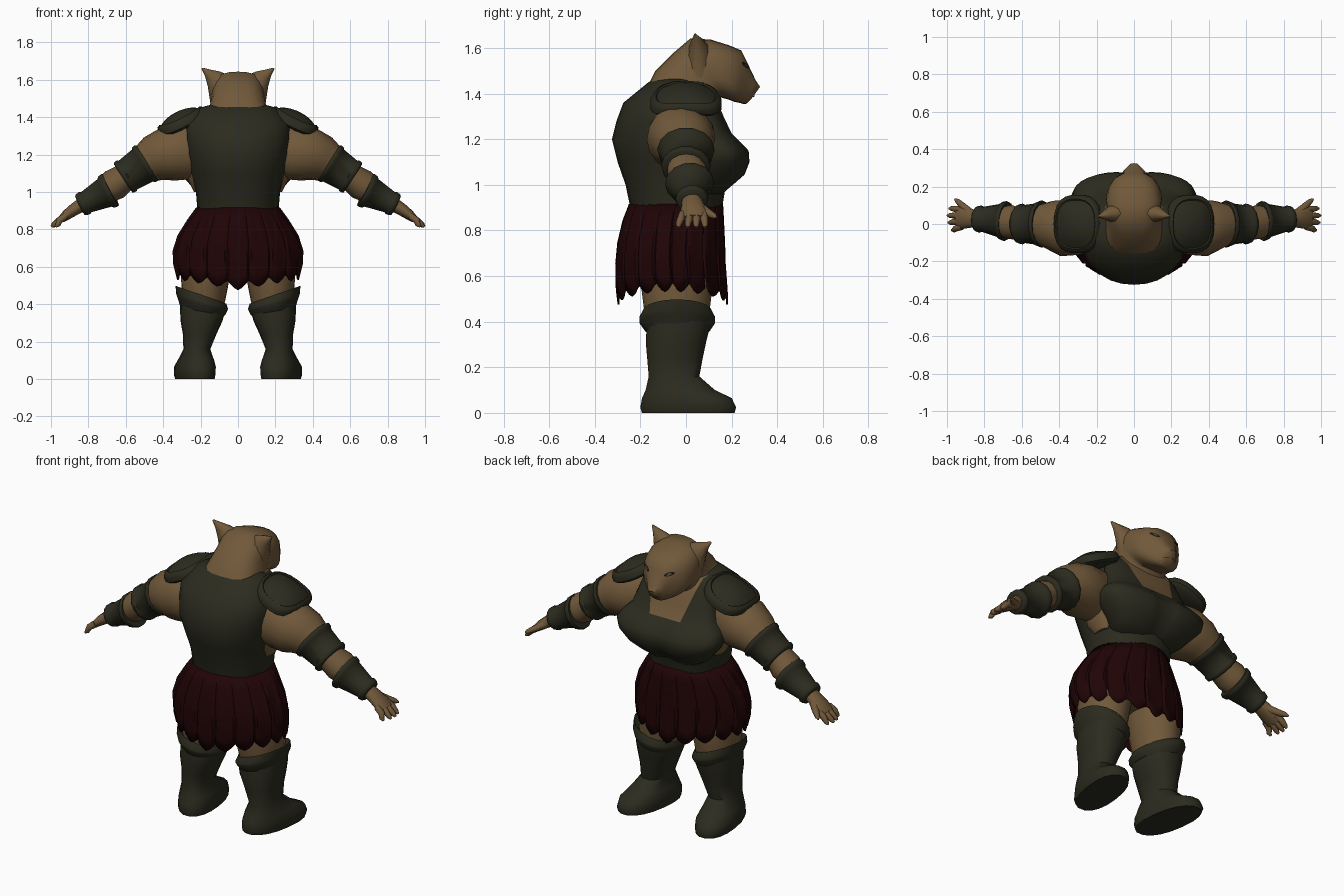
import bpy, bmesh, math
from mathutils import Vector as V
from mathutils.bvhtree import BVHTree

cube = bpy.data.objects.get("Cube")
if cube:
    bpy.data.objects.remove(cube)


def material(name, rgb):
    m = bpy.data.materials.new(name)
    m.use_nodes = True
    m.diffuse_color = (*rgb, 1)
    m.node_tree.nodes["Principled BSDF"].inputs["Base Color"].default_value = (*rgb, 1)
    return m


SKIN = material("tan_skin", (0.165, 0.1, 0.043))
ARMOUR = material("dark_olive_armour", (0.024, 0.024, 0.0135))
CLOTH = material("dark_red_cloth", (0.0145, 0.0012, 0.0018))
DARK = material("dark_eye_line", (0.012, 0.008, 0.005))
IRIS = material("grey_iris", (0.08, 0.07, 0.045))


def finish(name, bm, mats, mirror=False, angle=45):
    bmesh.ops.recalc_face_normals(bm, faces=bm.faces)
    for f in bm.faces:
        f.smooth = True
    me = bpy.data.meshes.new(name)
    bm.to_mesh(me)
    bm.free()
    me.set_sharp_from_angle(angle=math.radians(angle))
    for m in mats:
        me.materials.append(m)
    ob = bpy.data.objects.new(name, me)
    bpy.context.collection.objects.link(ob)
    if mirror:
        ob.modifiers.new("Mirror", 'MIRROR').use_mirror_merge = False
    return ob


def loft_mesh(rings, n=20, p=2.0):
    """Skin rings given as (centre, half axis, half axis)."""
    bm = bmesh.new()
    loops = []
    for c, u, v in rings:
        loop = []
        for i in range(n):
            a = math.tau * i / n
            cs, sn = math.cos(a), math.sin(a)
            cs = math.copysign(abs(cs) ** (2 / p), cs)
            sn = math.copysign(abs(sn) ** (2 / p), sn)
            loop.append(bm.verts.new(V(c) + V(u) * cs + V(v) * sn))
        loops.append(loop)
    for a, b in zip(loops, loops[1:]):
        for i in range(n):
            j = (i + 1) % n
            bm.faces.new((a[i], a[j], b[j], b[i]))
    bm.faces.new(loops[0])
    bm.faces.new(loops[-1])
    return bm


def loft(name, rings, mat, mirror=False, n=20, p=2.0, angle=45):
    return finish(name, loft_mesh(rings, n, p), [mat], mirror, angle)


def tube_rings(points):
    """Points are (x, y, z, radius along y, radius across)."""
    pts = [V(q[:3]) for q in points]
    rings = []
    for i, q in enumerate(points):
        d = (pts[min(i + 1, len(pts) - 1)] - pts[max(i - 1, 0)]).normalized()
        v = d.cross(V((0, 1, 0))).normalized()
        rings.append((pts[i], v.cross(d) * q[3], v * q[4]))
    return rings


def level(z, back, front, w, x=0, turn=0, tilt=0):
    """Ring across the body, from its back and front limits."""
    r = (front - back) / 2
    return ((x, (back + front) / 2, z), (w, 0, tilt),
            (r * math.sin(turn), r * math.cos(turn), 0))


# Breastplate body and back
loft("breastplate", [level(0.88, -.24, .155, .215), level(1.0, -.265, .175, .225),
                     level(1.1, -.30, .225, .255), level(1.2, -.325, .19, .275),
                     level(1.28, -.305, .13, .28), level(1.36, -.275, .09, .275),
                     level(1.45, -.165, .06, .205), level(1.465, -.13, .04, .15)],
     ARMOUR, n=28, p=2.15, angle=60)

# Full chest with a shallow middle hollow and a scoop neckline cut into it
bm = loft_mesh([level(.96, .0, .165, .17), level(1.0, .0, .212, .225),
                level(1.045, .0, .262, .262), level(1.1, .0, .282, .312),
                level(1.15, .0, .278, .328), level(1.19, .0, .24, .305),
                level(1.23, .0, .198, .265), level(1.30, -.02, .165, .245),
                level(1.38, -.04, .132, .225), level(1.45, -.06, .09, .195)], 32, 2.6)
for v in bm.verts:
    if v.co.y > .1 and v.co.z < 1.22:
        v.co.y -= .02 * math.exp(-(v.co.x / .055) ** 2)
NECK_Z, NECK_X, SLOPE = 1.225, .1, .27
cuts = [((0, 0, NECK_Z), (0, 0, 1))]
cuts += [((s * NECK_X, 0, NECK_Z), (s, 0, -SLOPE)) for s in (-1, 1)]
for co, no in cuts:
    bmesh.ops.bisect_plane(bm, geom=bm.verts[:] + bm.edges[:] + bm.faces[:],
                           plane_co=co, plane_no=no)
for f in bm.faces:
    c = f.calc_center_median()
    if c.y > 0 and c.z > NECK_Z and abs(c.x) < NECK_X + SLOPE * (c.z - NECK_Z):
        f.material_index = 1
finish("chest_plate", bm, [ARMOUR, SKIN], angle=60)

# Neck and head: each ring runs from a top point to an underside point
HEAD = [(-.175, 1.42, .12, 1.28, .20), (-.135, 1.50, .14, 1.37, .156),
        (-.06, 1.575, .15, 1.385, .143), (.02, 1.643, .165, 1.38, .146),
        (.11, 1.637, .185, 1.375, .15), (.19, 1.612, .21, 1.365, .135),
        (.242, 1.59, .235, 1.36, .11), (.272, 1.53, .25, 1.355, .075),
        (.305, 1.46, .265, 1.356, .05), (.325, 1.43, .285, 1.375, .028)]
bm = loft_mesh([((0, (a + c) / 2, (b + d) / 2), (w, 0, 0), (0, (a - c) / 2, (b - d) / 2))
                for a, b, c, d, w in HEAD], 24, 2.6)
bmesh.ops.recalc_face_normals(bm, faces=bm.faces)
tree = BVHTree.FromBMesh(bm)
finish("head", bm, [SKIN], angle=60)


def face_plate(name, outline, mat, lift):
    """Thin plate laid on the front of the head."""
    bm = bmesh.new()
    verts = []
    for x, z in outline:
        hit, normal, _, _ = tree.ray_cast(V((x, 1, z)), V((0, -1, 0)))
        if hit:
            verts.append(bm.verts.new(hit + normal * lift))
    if len(verts) > 2:
        bm.faces.new(verts)
    finish(name, bm, [mat], True)


def almond(x, z, w, h, slant):
    return [(x + w * math.cos(a), z + h * math.sin(a) + slant * w * math.cos(a))
            for a in (math.tau * i / 10 for i in range(10))]


face_plate("eye", almond(.072, 1.524, .026, .011, .35), DARK, .004)
face_plate("iris", almond(.072, 1.524, .012, .007, .35), IRIS, .007)
face_plate("mouth", almond(.022, 1.392, .015, .002, -.3), DARK, .004)

# Pointed ears that sweep out from the crown
loft("ear", [((.085, .06, 1.54), (.062, 0, -.07), (0, .06, 0)),
             ((.128, .055, 1.605), (.034, 0, -.038), (0, .04, .0)),
             ((.162, .047, 1.637), (.015, 0, -.017), (0, .02, .0)),
             ((.192, .04, 1.661), (.003, 0, -.003), (0, .004, 0))], SKIN, True, 10, angle=60)

# Arms, armpits, palms and fingers
loft("arm", tube_rings([(.19, -.03, 1.23, .11, .14), (.29, -.03, 1.215, .135, .15),
                        (.37, -.022, 1.205, .152, .148), (.45, -.005, 1.178, .13, .125),
                        (.52, 0, 1.135, .10, .095), (.61, 0, 1.075, .082, .075),
                        (.66, .01, 1.04, .092, .085), (.72, .015, 1.0, .078, .07),
                        (.79, .02, .96, .055, .05), (.85, .03, .92, .045, .036)]),
     SKIN, True, 16, angle=60)
loft("armpit", [level(1.0, -.06, .04, .02, .215), level(1.06, -.11, .07, .052, .215),
                level(1.2, -.13, .10, .07, .22)], SKIN, True, 14)
loft("palm", tube_rings([(.82, .025, .94, .044, .038), (.87, .03, .91, .05, .034),
                         (.915, .035, .878, .062, .028), (.945, .035, .853, .058, .02)]),
     SKIN, True, 12, angle=60)
FINGERS = {"index_finger": (.083, .988), "middle_finger": (.045, .998),
           "ring_finger": (.008, .994), "little_finger": (-.033, .975)}
for name, (y, x) in FINGERS.items():
    root = .035 + (y - .03) * .8
    loft(name, tube_rings([(.92, root, .872, .017, .019), (.955, (root + y) / 2, .848, .017, .018),
                           (x - .012, y, .825, .013, .014), (x, y, .814, .006, .006)]),
         SKIN, True, 8, angle=60)
loft("thumb", tube_rings([(.87, .055, .905, .024, .022), (.915, .095, .878, .02, .018),
                          (.945, .123, .863, .014, .013), (.958, .133, .856, .005, .005)]),
     SKIN, True, 8, angle=60)


def band(name, start, end, r0, r1):
    """Tapered arm guard with a raised lip at each end."""
    a, b = V(start), V(end)
    steps = [(0, -.04), (0, .004), (.04, .009), (.15, .009), (.2, 0),
             (.8, 0), (.85, .008), (.96, .008), (1, .003), (1, -.04)]
    rings = []
    d = (b - a).normalized()
    across = d.cross(V((0, 1, 0))).normalized()
    for t, lift in steps:
        r = r0 + (r1 - r0) * t + lift
        rings.append((a.lerp(b, t), across.cross(d) * r * 1.08, across * r))
    loft(name, rings, ARMOUR, True, 14, angle=50)


band("upper_arm_guard", (.485, 0, 1.158), (.615, 0, 1.073), .108, .09)
band("forearm_guard", (.68, .015, 1.012), (.845, .028, .928), .092, .054)

# Shoulder plates: tilted, drooping domes with a raised rim
tip = math.radians(25)
out, up = V((math.cos(tip), 0, -math.sin(tip))), V((math.sin(tip), 0, math.cos(tip)))
DOME = [(.9, -.045), (1, -.03), (1, -.008), (.95, .008), (.85, .014), (.81, .008),
        (.6, .024), (.35, .034), (.1, .038)]
bm = loft_mesh([(V((.308, .0, 1.395)) + up * h, out * .137 * s, V((0, .157 * s, 0)))
                for s, h in DOME], 22, 2.6)
for v in bm.verts:
    v.co.z -= .025 * (v.co.y / .16) ** 2
finish("shoulder_plate", bm, [ARMOUR], True)

# Pleated skirt with a scalloped hem
PANELS = 18
TOP = .917
PLEAT = [(0, -.006, 1), (.1, .005, .75), (.3, .002, .25), (.5, .002, 0),
         (.7, .002, .25), (.9, .005, .75)]
ROWS = [(0, .222, -.25, .162), (.18, .268, -.278, .166), (.42, .32, -.30, .17),
        (.65, .345, -.308, .172), (.85, .342, -.306, .178), (1, .328, -.298, .182)]
bm = bmesh.new()
grid = []
for t, w, back, front in ROWS:
    row = []
    for k in range(PANELS):
        for s, bump, notch in PLEAT:
            a = math.tau * (k + s - .5) / PANELS + math.pi / 2
            sn = math.sin(a) * abs(math.sin(a)) ** .12
            hem = .475 + .055 * abs(math.cos(a)) + .04 * notch
            grow = bump * min(1, .4 + t)
            row.append(bm.verts.new(((w + grow) * math.cos(a),
                                     (front + back) / 2 + ((front - back) / 2 + grow) * sn,
                                     TOP + (hem - TOP) * t)))
    grid.append(row)
for a, b in zip(grid, grid[1:]):
    for i in range(len(a)):
        j = (i + 1) % len(a)
        bm.faces.new((a[i], a[j], b[j], b[i]))
skirt = finish("pleated_skirt", bm, [CLOTH], angle=50)
solid = skirt.modifiers.new("Thickness", 'SOLIDIFY')
solid.thickness = .008

# Hips and thighs under the skirt
loft("hips", [level(.62, -.16, .08, .14), level(.70, -.22, .11, .24),
              level(.90, -.21, .12, .18)], SKIN)
loft("thigh", [level(.34, -.16, .09, .105, .19), level(.46, -.185, .105, .12, .18),
               level(.58, -.20, .12, .135, .172), level(.74, -.19, .10, .12, .15)], SKIN, True)

# Boots with slanted, flared cuffs, toes turned out a little
loft("boot", [level(0, -.198, .218, .1, .23, .13), level(.025, -.205, .224, .106, .232, .13),
              level(.065, -.197, .205, .107, .23, .13), level(.10, -.18, .13, .097, .225, .1),
              level(.16, -.165, .06, .072, .22), level(.24, -.172, .075, .09, .205),
              level(.31, -.178, .09, .112, .195), level(.37, -.175, .105, .122, .188),
              level(.42, -.17, .11, .12, .19, 0, .03)], ARMOUR, True, 18, 2.3)
loft("boot_cuff", [level(.36, -.18, .105, .118, .188, 0, .02),
                   level(.40, -.207, .13, .134, .19, 0, .035),
                   level(.415, -.207, .13, .138, .192, 0, .038),
                   level(.45, -.187, .11, .136, .198, 0, .048),
                   level(.43, -.17, .095, .12, .195, 0, .04)], ARMOUR, True, 18)
